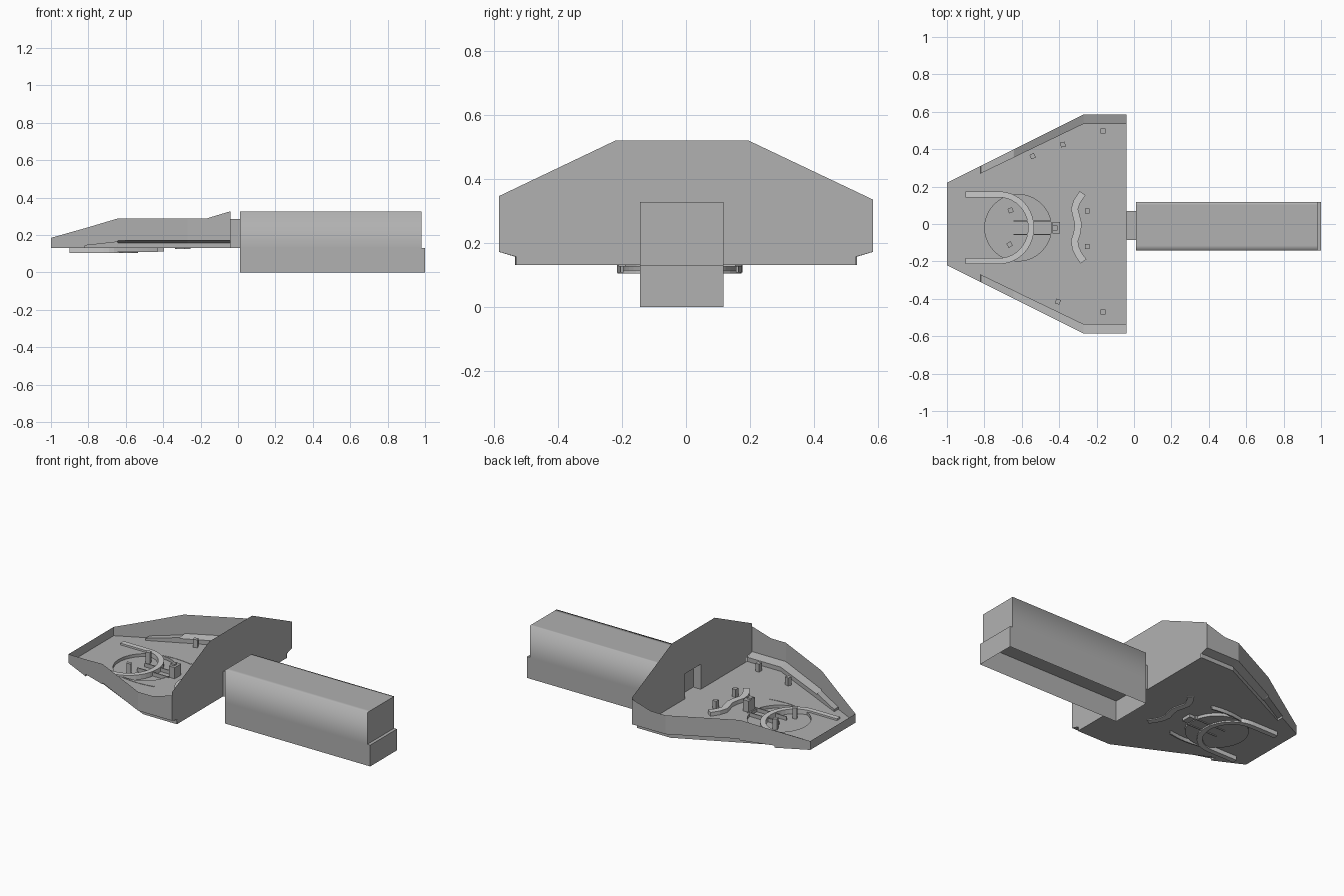
import bpy, bmesh, math
from mathutils import Vector

if "Cube" in bpy.data.objects:
    bpy.data.objects.remove(bpy.data.objects["Cube"])

FLOOR = 0.131
BACK = -.041

dark = bpy.data.materials.new("dark_grey")
dark.diffuse_color = (.44, .44, .44, 1)
dark.use_nodes = True
dark.node_tree.nodes["Principled BSDF"].inputs["Base Color"].default_value = dark.diffuse_color


def make_object(name, bm, mat=dark):
    bmesh.ops.remove_doubles(bm, verts=bm.verts, dist=0.0003)
    bmesh.ops.recalc_face_normals(bm, faces=bm.faces)
    me = bpy.data.meshes.new(name)
    bm.to_mesh(me)
    bm.free()
    if mat:
        me.materials.append(mat)
    ob = bpy.data.objects.new(name, me)
    bpy.context.collection.objects.link(ob)
    return ob


def face(bm, pts):
    return bm.faces.new([bm.verts.new(p) for p in pts])


def fill(bm, loops):
    """Flat fill of closed loops; inner loops become holes."""
    edges = []
    for loop in loops:
        vs = [bm.verts.new(p) for p in loop]
        edges += [bm.edges.new((vs[i - 1], vs[i])) for i in range(len(vs))]
    bmesh.ops.triangle_fill(bm, edges=edges, use_beauty=True, use_dissolve=False)


def box(name, x0, x1, y0, y1, z0, z1, open_x=False):
    bm = bmesh.new()
    bmesh.ops.create_cube(bm, size=1)
    for v in bm.verts:
        v.co = ((x0 + x1) / 2 + v.co.x * (x1 - x0),
                (y0 + y1) / 2 + v.co.y * (y1 - y0),
                (z0 + z1) / 2 + v.co.z * (z1 - z0))
    if open_x:
        bm.normal_update()
        ends = [f for f in bm.faces if abs(f.normal.x) > 0.9]
        bmesh.ops.delete(bm, geom=ends, context='FACES_ONLY')
    return make_object(name, bm)


def ribbon(name, path, width, z0, z1, mat=dark):
    """Solid strip of constant width following a flat path."""
    bm = bmesh.new()
    rings = []
    for i, p in enumerate(path):
        a, b = Vector(path[max(i - 1, 0)]), Vector(path[min(i + 1, len(path) - 1)])
        d = (b - a).normalized()
        n = Vector((-d.y, d.x)) * width / 2
        l, r = Vector(p) + n, Vector(p) - n
        rings.append([bm.verts.new(c) for c in ((*l, z0), (*r, z0), (*r, z1), (*l, z1))])
    for a, b in zip(rings, rings[1:]):
        for k in range(4):
            bm.faces.new((a[k], a[(k + 1) % 4], b[(k + 1) % 4], b[k]))
    bm.faces.new(rings[0])
    bm.faces.new(rings[-1])
    return make_object(name, bm, mat)


# Tray sides: x, outer y, outer bottom z, top z, inner y, inner step z
stations = [(-1, .22, FLOOR, .185, .22, FLOOR),
            (-.82, .31, FLOOR, .236, .27, FLOOR),
            (-.819, .3105, .144, .236, .2705, .144),
            (-.645, .3975, .163, .288, .354, .163),
            (-.642, .399, .172, .288, .356, .157),
            (-.27, .585, .172, .288, .535, .157),
            (-.17, .585, .172, .288, .535, .157),
            (BACK, .585, .172, .327, .535, .157)]
bm = bmesh.new()
for s in (-1, 1):
    rings = [[bm.verts.new(c) for c in ((x, s * yo, zt), (x, s * yo, zb),
                                        (x, s * yi, zi), (x, s * yi, FLOOR))]
             for x, yo, zb, zt, yi, zi in stations]
    for a, b in zip(rings, rings[1:]):
        for k in range(3):
            bm.faces.new((a[k], a[k + 1], b[k + 1], b[k]))
# Low wall across the tip
face(bm, [(-1, -.22, FLOOR), (-1, .22, FLOOR), (-1, .22, .185), (-1, -.22, .185)])
make_object("tray_walls", bm)

# Floor with a round opening
CX, CY, R, N = -.62, -.02, .178, 40
bm = bmesh.new()
half = [(st[0], st[1] if st[0] == -.82 else st[4], FLOOR) for st in stations]
half.insert(2, (-.82, .27, FLOOR))
outline = half + [(x, -y, z) for x, y, z in reversed(half)]
circle = [(CX + R * math.cos(2 * math.pi * i / N), CY + R * math.sin(2 * math.pi * i / N))
          for i in range(N)]
fill(bm, [outline, [(*c, FLOOR) for c in circle]])
make_object("tray_floor", bm)

# Shallow round recess below the opening
bm = bmesh.new()
low = FLOOR - .018
for i in range(N):
    a, b = circle[i - 1], circle[i]
    face(bm, [(*a, low), (*b, low), (*b, FLOOR), (*a, FLOOR)])
face(bm, [(*c, low) for c in circle])
make_object("round_recess", bm)

# Tall back plate with the neck opening
bm = bmesh.new()
prof = [(-.585, .172), (-.585, .346), (-.22, .52), (.195, .52), (.585, .335), (.585, .172),
        (.532, .157), (.532, FLOOR), (.07, FLOOR), (.07, .285), (-.085, .285),
        (-.085, FLOOR), (-.532, FLOOR), (-.532, .157)]
fill(bm, [[(BACK, y, z) for y, z in prof]])
make_object("back_plate", bm)

# Hollow neck
box("neck", BACK, .01, -.085, .07, FLOOR, .285, open_x=True)

# Handle base: hollow, open underneath
Y0, Y1, X0, X1, TOP = -.143, .117, .01, .981, .327
bm = bmesh.new()
ring = [(X0, Y0), (1, Y0), (1, Y1), (X0, Y1)]
for i in range(4):
    a, b = ring[i - 1], ring[i]
    face(bm, [(*a, 0), (*b, 0), (*b, FLOOR), (*a, FLOOR)])
face(bm, [(*c, FLOOR) for c in ring])
make_object("handle_base", bm)

# Handle grip: softly shaded sides and top, flat ends
bm = bmesh.new()
grip = [(Y0, FLOOR), (Y0, TOP), (Y0 + .028, TOP), (Y1 - .015, TOP), (Y1, TOP), (Y1, FLOOR)]
for (ya, za), (yb, zb) in zip(grip, grip[1:]):
    face(bm, [(X0, ya, za), (X1, ya, za), (X1, yb, zb), (X0, yb, zb)]).smooth = True
bmesh.ops.remove_doubles(bm, verts=bm.verts, dist=0.0003)
make_object("handle_grip", bm)
bm = bmesh.new()
for x in (X0, X1):
    face(bm, [(x, y, z) for y, z in grip])
make_object("handle_grip_ends", bm)

# Horseshoe rail around the recess (light)
arc = [(-.72 + .17 * math.cos(t), -.02 + .178 * math.sin(t))
       for t in [math.pi / 2 - math.pi * i / 20 for i in range(21)]]
ribbon("horseshoe_rail", [(-.9, .158)] + arc + [(-.9, -.198)], .032, .105, .142, None)

# Wavy rail near the back (light)
wave = [(-.275, .165), (-.305, .12), (-.318, .08), (-.308, .04), (-.298, 0),
        (-.305, -.05), (-.318, -.09), (-.312, -.13), (-.295, -.165), (-.27, -.2)]
ribbon("wavy_rail", wave, .038, .126, .155, None)

# Curved ribs and straight guide ribs under the floor
for s in (-1, 1):
    rib = [(-.645 + .215 * i / 8, -.02 + s * (.18 + .012 * math.sin(math.pi * i / 8)))
           for i in range(9)]
    ribbon("curved_rib", rib, .008, .108, .133)
    y = -.02 + s * .037
    box("guide_rib", -.645, -.43, y - .003, y + .003, .108, .136)

# Upright block at the end of the guide ribs
box("upright_block", -.435, -.395, -.052, .012, .112, .2)

# Screw posts standing on the floor
posts = [(-.66, .073, 20), (-.665, -.11, 30), (-.25, .07, 0), (-.25, -.12, 0),
         (-.165, .497, 0), (-.165, -.47, 0), (-.38, .425, 15), (-.542, .363, 25),
         (-.407, -.415, -20), (-.422, -.022, 0)]
for x, y, deg in posts:
    in_recess = math.hypot(x - CX, y - CY) < R
    p = box("post", -.013, .013, -.013, .013, low if in_recess else FLOOR,
            .18 if x != -.422 else .21)
    p.location = (x, y, 0)
    p.rotation_euler.z = math.radians(deg)
